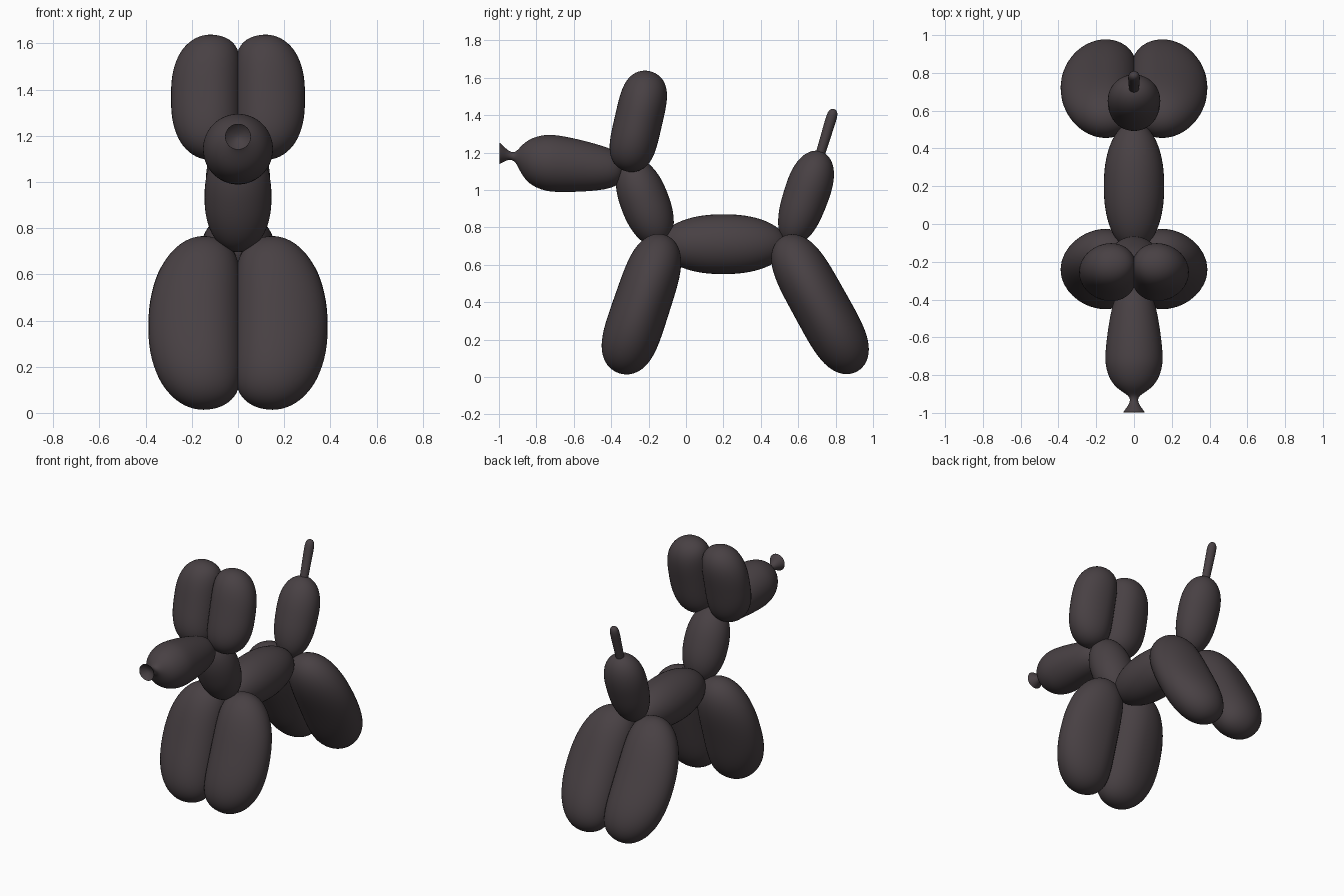
import bpy, bmesh, math
from mathutils import Vector

if "Cube" in bpy.data.objects:
    bpy.data.objects.remove(bpy.data.objects["Cube"])

rubber = bpy.data.materials.new("dark_rubber")
rubber.diffuse_color = (0.065, 0.052, 0.057, 1)
rubber.use_nodes = True
rubber.node_tree.nodes["Principled BSDF"].inputs["Base Color"].default_value = rubber.diffuse_color


def skin(name, rings, mirror=False, subsurf=0):
    """Bridge a list of closed rings; the first and last entries are single pole points."""
    bm = bmesh.new()
    loops = [[bm.verts.new(p) for p in ring] for ring in rings]
    for a, b in zip(loops, loops[1:]):
        n = max(len(a), len(b))
        for i in range(n):
            j = (i + 1) % n
            if len(a) == 1:
                bm.faces.new((a[0], b[i], b[j]))
            elif len(b) == 1:
                bm.faces.new((a[i], b[0], a[j]))
            else:
                bm.faces.new((a[i], b[i], b[j], a[j]))
    bmesh.ops.recalc_face_normals(bm, faces=bm.faces)
    for f in bm.faces:
        f.smooth = True
    me = bpy.data.meshes.new(name)
    bm.to_mesh(me)
    bm.free()
    me.materials.append(rubber)
    ob = bpy.data.objects.new(name, me)
    bpy.context.collection.objects.link(ob)
    if mirror:
        m = ob.modifiers.new("mirror", 'MIRROR')
        m.use_mirror_merge = False
    if subsurf:
        s = ob.modifiers.new("smooth", 'SUBSURF')
        s.levels = s.render_levels = subsurf
    return ob


def balloon(name, centre, angle, length, thick, outer, inner=None, cx=0.0,
            p=4, p_out=None, p_in=None, taper=0.0, mirror=False):
    """Inflated segment in the YZ plane. angle = lean from vertical toward +y at the top,
    length = half length, thick/outer/inner = half widths, p = bluntness of the ends."""
    inner = inner or outer
    p_out, p_in = p_out or p, p_in or p
    a = math.radians(angle)
    axis = Vector((0, math.sin(a), math.cos(a)))
    side = Vector((0, math.cos(a), -math.sin(a)))
    c = Vector((cx, *centre))
    n_rings, n_seg = 36, 40
    rings = [[c - axis * length]]
    for k in range(1, n_rings):
        t = -math.cos(math.pi * k / n_rings)
        r = lambda q: math.sqrt(max(0, 1 - abs(t) ** q)) * (1 + taper * t)
        ring = []
        for i in range(n_seg):
            u = 2 * math.pi * i / n_seg
            w = outer * r(p_out) if math.cos(u) > 0 else inner * r(p_in)
            ring.append(c + axis * t * length + side * thick * r(p) * math.sin(u)
                        + Vector((w * math.cos(u), 0, 0)))
        rings.append(ring)
    rings.append([c + axis * length])
    return skin(name, rings, mirror)


# Paired legs and ears: flattened where they press together at x = 0
balloon("front_legs", (-0.235, 0.39), 18.5, 0.39, 0.152, 0.238, 0.165, 0.15,
        p=4, p_out=2.2, p_in=6, taper=-0.04, mirror=True)
balloon("back_legs", (0.715, 0.39), -29, 0.412, 0.150, 0.238, 0.165, 0.15,
        p=4, p_out=2.2, p_in=6, taper=-0.02, mirror=True)
balloon("ears", (-0.255, 1.367), 13, 0.275, 0.128, 0.17, 0.132, 0.12,
        p=4, p_out=2.6, p_in=6, mirror=True)

# Trunk, neck and tail
balloon("body", (0.20, 0.71), 90, 0.34, 0.16, 0.16, p=2.2)
balloon("neck", (-0.22, 0.935), -21, 0.25, 0.13, 0.145, p=2.3)
balloon("tail", (0.637, 0.955), 19, 0.265, 0.12, 0.138, p=2.6, taper=0.08)
balloon("tail_tip", (0.745, 1.28), 17, 0.16, 0.027, 0.029, p=8, taper=0.12)

# Snout with pinched neck and flared knot: (y, centre z, radius)
profile = [(-0.97, 1.195, 0.02), (-0.985, 1.196, 0.045), (-1.003, 1.196, 0.061),
           (-0.985, 1.195, 0.05), (-0.96, 1.188, 0.03), (-0.935, 1.182, 0.019),
           (-0.91, 1.176, 0.027), (-0.89, 1.165, 0.06), (-0.862, 1.156, 0.099),
           (-0.82, 1.150, 0.130), (-0.76, 1.146, 0.150), (-0.70, 1.142, 0.155),
           (-0.57, 1.130, 0.141), (-0.45, 1.118, 0.120), (-0.38, 1.114, 0.098),
           (-0.34, 1.113, 0.065)]
rings = [[Vector((0, -0.965, 1.195))]]
for y, z, r in profile:
    rings.append([Vector((r * math.cos(k * math.pi / 16), y, z + r * math.sin(k * math.pi / 16)))
                  for k in range(32)])
rings.append([Vector((0, -0.325, 1.113))])
skin("snout", rings, subsurf=2)
